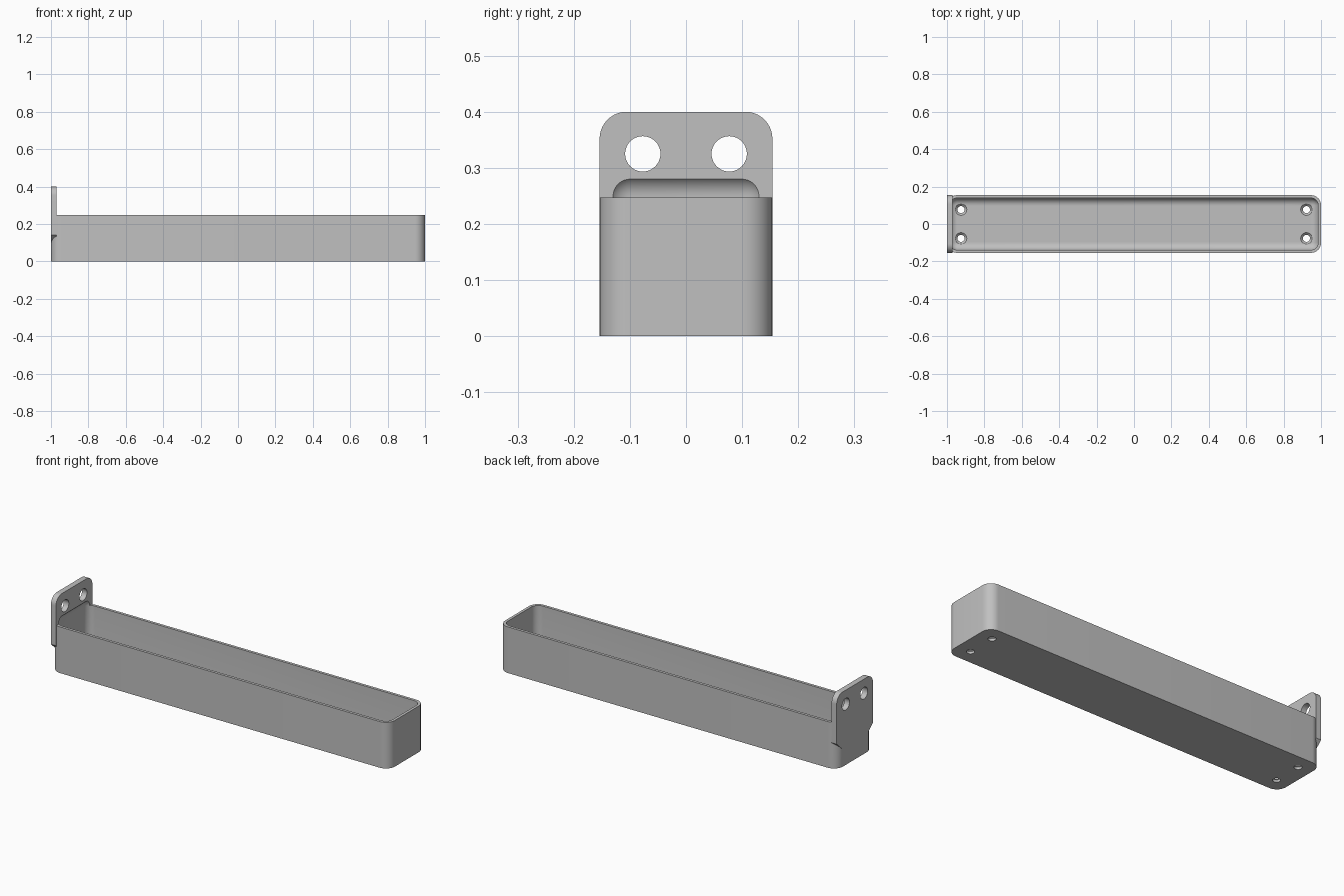
import bpy, bmesh, math
from mathutils import Matrix, Vector

cube = bpy.data.objects.get("Cube")
if cube:
    bpy.data.objects.remove(cube, do_unlink=True)

HALF_W, RIM, WALL = 0.154, 0.247, 0.015
OUTER_R, INNER_R = 0.053, 0.04
PLATE_T, PLATE_TOP = 0.03, 0.4
FLOOR, HOLE_Y = 0.025, 0.077

grey = bpy.data.materials.new("plain grey")
grey.use_nodes = True
grey.diffuse_color = (0.53, 0.53, 0.53, 1)
grey.node_tree.nodes["Principled BSDF"].inputs["Base Color"].default_value = grey.diffuse_color


def make_object(name, bm):
    bmesh.ops.recalc_face_normals(bm, faces=bm.faces[:])
    mesh = bpy.data.meshes.new(name)
    bm.to_mesh(mesh)
    bm.free()
    mesh.materials.append(grey)
    obj = bpy.data.objects.new(name, mesh)
    bpy.context.collection.objects.link(obj)
    return obj


def rounded_box(name, low, high, radius, vertical_only):
    low, high = Vector(low), Vector(high)
    bm = bmesh.new()
    bmesh.ops.create_cube(bm, size=1)
    bmesh.ops.scale(bm, vec=high - low, verts=bm.verts[:])
    bmesh.ops.translate(bm, vec=(low + high) / 2, verts=bm.verts[:])
    edges = [e for e in bm.edges if not vertical_only
             or abs(e.verts[0].co.z - e.verts[1].co.z) > 0.01]
    bmesh.ops.bevel(bm, geom=edges, offset=radius, segments=10,
                    profile=0.5, affect='EDGES')
    return make_object(name, bm)


def cone(name, centre, r_low, r_high, height, along_x=False):
    bm = bmesh.new()
    turn = Matrix.Rotation(math.pi / 2, 4, 'Y') if along_x else Matrix()
    bmesh.ops.create_cone(bm, cap_ends=True, segments=40, radius1=r_low,
                          radius2=r_high, depth=height,
                          matrix=Matrix.Translation(centre) @ turn)
    return make_object(name, bm)


def combine(target, tool, operation):
    mod = target.modifiers.new("combine", 'BOOLEAN')
    mod.operation, mod.solver, mod.object = operation, 'EXACT', tool
    bpy.ops.object.select_all(action='DESELECT')
    bpy.context.view_layer.objects.active = target
    target.select_set(True)
    bpy.ops.object.modifier_apply(modifier=mod.name)
    bpy.data.objects.remove(tool, do_unlink=True)


# Long tray body with rounded upright corners
tray = rounded_box("wall_mounted_tray", (-1, -HALF_W, 0), (1, HALF_W, RIM), OUTER_R, True)

# Mounting plate: rounded top, lower corners sloping into the tray
half = [(0.1, 0.09), (HALF_W, 0.14)]
r = 0.048
for i in range(11):
    a = math.pi / 2 * i / 10
    half.append((HALF_W - r + r * math.cos(a), PLATE_TOP - r + r * math.sin(a)))
outline = half + [(-y, z) for y, z in reversed(half)]
bm = bmesh.new()
face = bm.faces.new([bm.verts.new((-1, y, z)) for y, z in outline])
side = bmesh.ops.extrude_face_region(bm, geom=[face])
bmesh.ops.translate(bm, vec=(PLATE_T, 0, 0),
                    verts=[v for v in side["geom"] if isinstance(v, bmesh.types.BMVert)])
combine(tray, make_object("mounting_plate", bm), 'UNION')

# Filleted cavity, which also scoops into the plate
cavity = rounded_box("cavity_cutter", (-1 + WALL, -HALF_W + WALL, FLOOR),
                     (1 - WALL, HALF_W - WALL, 0.289), INNER_R, False)
combine(tray, cavity, 'DIFFERENCE')

for y in (-HOLE_Y, HOLE_Y):
    # Screw holes in the plate
    combine(tray, cone("plate_hole", (-1, y, 0.325), 0.0315, 0.0315, 0.2, True), 'DIFFERENCE')
    # Countersunk holes in the floor
    for x in (-0.925, 0.922):
        combine(tray, cone("floor_hole", (x, y, 0), 0.019, 0.019, 0.1), 'DIFFERENCE')
        combine(tray, cone("countersink", (x, y, FLOOR - 0.006), 0.019, 0.032, 0.013),
                'DIFFERENCE')
        combine(tray, cone("head_clearance", (x, y, FLOOR + 0.02), 0.032, 0.032, 0.041),
                'DIFFERENCE')

bpy.ops.object.select_all(action='DESELECT')
tray.select_set(True)
bpy.context.view_layer.objects.active = tray
bpy.ops.object.shade_smooth_by_angle(angle=math.radians(30))
